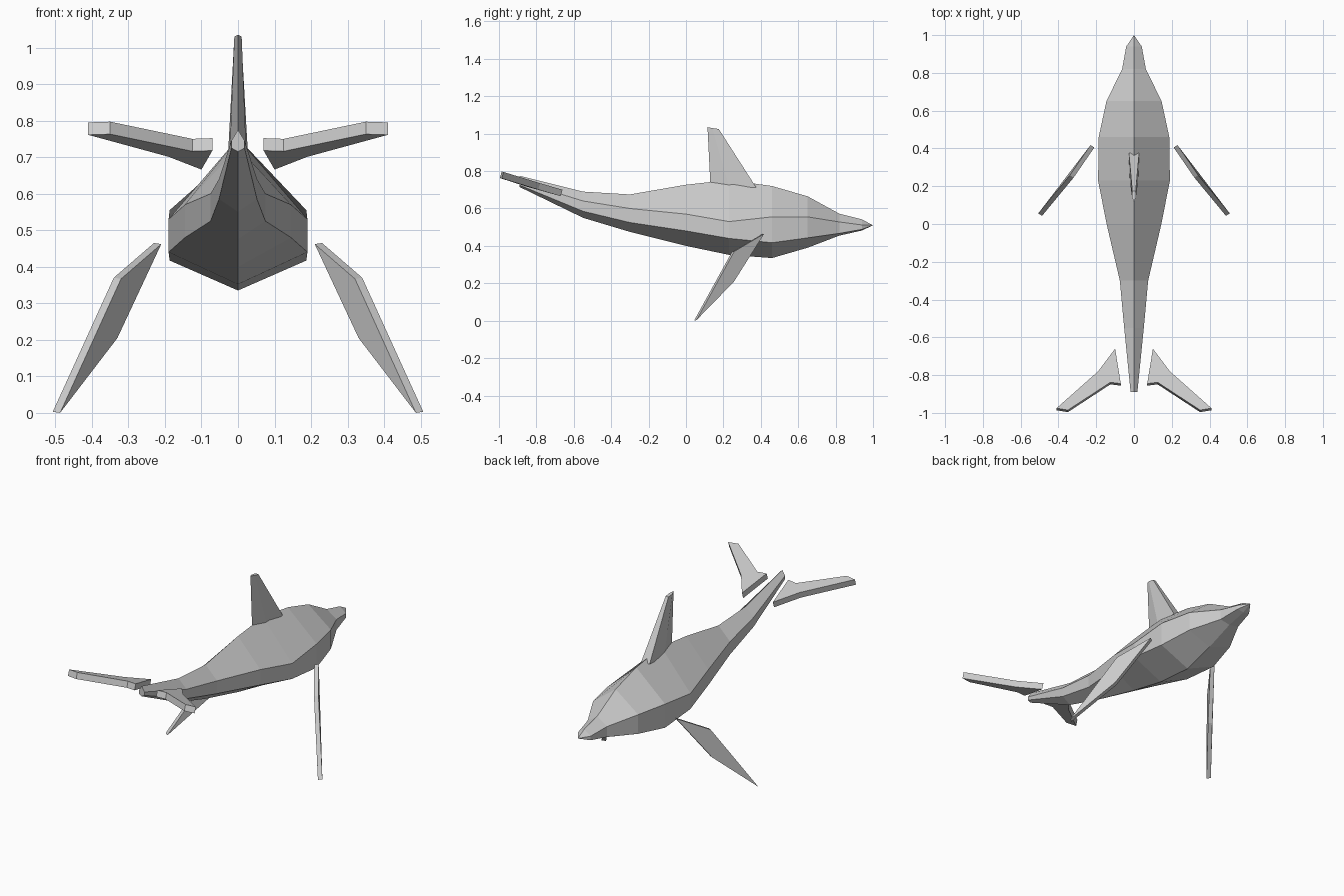
import bpy, bmesh

if "Cube" in bpy.data.objects:
    bpy.data.objects.remove(bpy.data.objects["Cube"])


def make_object(name, verts, faces):
    mesh = bpy.data.meshes.new(name)
    mesh.from_pydata(verts, [], faces)
    bm = bmesh.new()
    bm.from_mesh(mesh)
    bmesh.ops.recalc_face_normals(bm, faces=bm.faces)
    bm.to_mesh(mesh)
    bm.free()
    obj = bpy.data.objects.new(name, mesh)
    bpy.context.collection.objects.link(obj)
    return obj


def loft(name, rings, tip=None):
    """Skin rings of equal size; close with end caps or a pointed tip."""
    n = len(rings[0])
    verts = [p for ring in rings for p in ring]
    faces = [(r * n + i, r * n + (i + 1) % n, (r + 1) * n + (i + 1) % n, (r + 1) * n + i)
             for r in range(len(rings) - 1) for i in range(n)]
    faces.append(tuple(range(n)))
    last = (len(rings) - 1) * n
    if tip:
        verts.append(tip)
        faces += [(last + i, last + (i + 1) % n, len(verts) - 1) for i in range(n)]
    else:
        faces.append(tuple(range(last, last + n)))
    return make_object(name, verts, faces)


def slab_pair(name, outline, offset):
    """Flat plate with thickness, made on the right and mirrored to the left."""
    for side, s in (("right", 1), ("left", -1)):
        a = [(s * x, y, z) for x, y, z in outline]
        b = [(x + s * offset[0], y + offset[1], z + offset[2]) for x, y, z in a]
        loft(f"{side}_{name}", [a, b])


# Body: y, half width, ridge z, upper side z, lower side z, keel z
sections = [
    (-0.89, 0.018, 0.775, 0.745, 0.725, 0.715),
    (-0.55, 0.052, 0.69, 0.64, 0.585, 0.55),
    (-0.30, 0.075, 0.675, 0.60, 0.525, 0.475),
    (0.00, 0.145, 0.727, 0.57, 0.48, 0.40),
    (0.23, 0.19, 0.752, 0.53, 0.44, 0.352),
    (0.46, 0.187, 0.72, 0.555, 0.417, 0.335),
    (0.65, 0.146, 0.665, 0.555, 0.443, 0.39),
    (0.82, 0.063, 0.572, 0.528, 0.467, 0.455),
    (0.94, 0.041, 0.542, 0.512, 0.488, 0.482),
]
loft("body", [[(0, y, t), (w, y, u), (w, y, l), (0, y, b), (-w, y, l), (-w, y, u)]
              for y, w, t, u, l, b in sections], tip=(0, 1.0, 0.51))

# Dorsal fin: sharp trailing edge, blunt leading edge
loft("dorsal_fin", [
    [(0, 0.13, 0.735), (0.023, 0.235, 0.70), (0.027, 0.375, 0.713),
     (-0.027, 0.375, 0.713), (-0.023, 0.235, 0.70)],
    [(0, 0.115, 1.035), (0.01, 0.14, 1.03), (0.009, 0.175, 1.025),
     (-0.009, 0.175, 1.025), (-0.01, 0.14, 1.03)],
])

# Side flippers: kite-shaped plates
slab_pair("flipper", [(0.21, 0.405, 0.462), (0.32, 0.245, 0.367),
                      (0.487, 0.043, 0.0), (0.33, 0.243, 0.205)],
          (0.02, 0.013, 0.003))

# Tail flukes: swept plates
slab_pair("tail_fluke", [(0.10, -0.66, 0.70), (0.19, -0.78, 0.735), (0.41, -0.975, 0.795),
                         (0.35, -0.985, 0.797), (0.125, -0.838, 0.75), (0.07, -0.845, 0.752)],
          (0, -0.011, -0.034))
